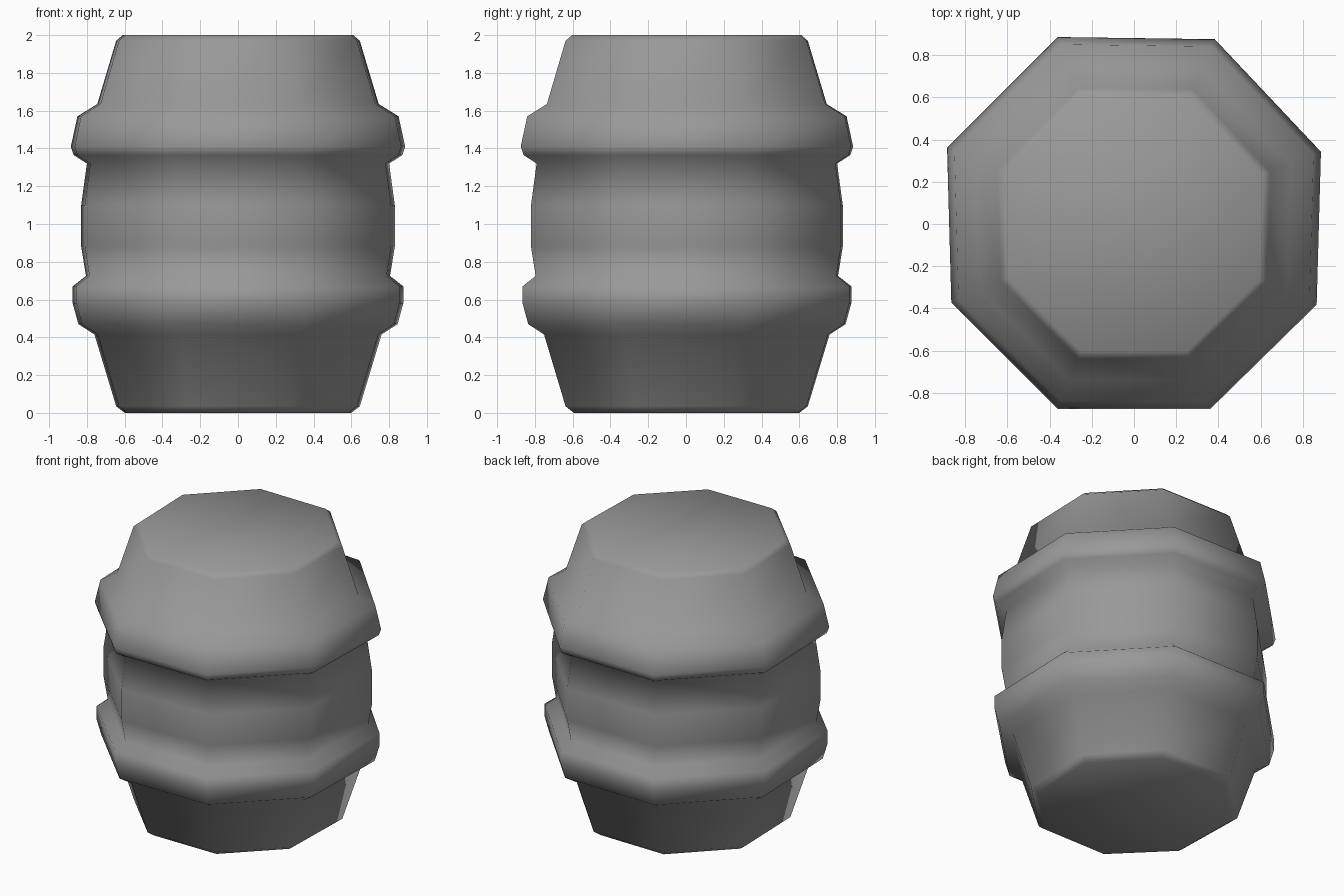
import bpy
import bmesh
from mathutils import Vector

cube = bpy.data.objects.get("Cube")
if cube:
    bpy.data.objects.remove(cube)

# Slightly irregular hand-cut octagon, at the widest hoop
CORNERS = [Vector(c) for c in (
    (.88, .34), (.38, .87), (-.36, .88), (-.88, .36),
    (-.86, -.37), (-.36, -.87), (.36, -.87), (.86, -.38))]
WIDEST = 0.88

# Side profile from base to lid: half width, height
PROFILE = [
    (.60, 0), (.645, .035),                             # base bevel
    (.76, .415), (.845, .47), (.875, .58), (.875, .67),  # lower hoop
    (.805, .725), (.83, .88), (.83, 1.1), (.80, 1.32),   # bulging staves
    (.87, 1.365), (.885, 1.41), (.85, 1.57),             # upper hoop
    (.745, 1.635), (.645, 1.97), (.61, 2)]               # neck and lid bevel


def make_material(name, color):
    mat = bpy.data.materials.new(name)
    mat.use_nodes = True
    mat.diffuse_color = color
    mat.node_tree.nodes["Principled BSDF"].inputs["Base Color"].default_value = color
    return mat


# Barrel: octagon rings bridged along the profile
bm = bmesh.new()
rings = []
for width, height in PROFILE:
    scale = width / WIDEST
    rings.append([bm.verts.new((c.x * scale, c.y * scale, height)) for c in CORNERS])

for low, high in zip(rings, rings[1:]):
    for i in range(len(CORNERS)):
        j = (i + 1) % len(CORNERS)
        bm.faces.new((low[i], low[j], high[j], high[i]))

# Flat base and lid
bm.faces.new(reversed(rings[0]))
bm.faces.new(rings[-1])
for face in bm.faces:
    face.smooth = True

mesh = bpy.data.meshes.new("barrel")
bm.to_mesh(mesh)
bm.free()
mesh.materials.append(make_material("plain grey", (.32, .32, .32, 1)))
barrel = bpy.data.objects.new("barrel", mesh)
bpy.context.collection.objects.link(barrel)
